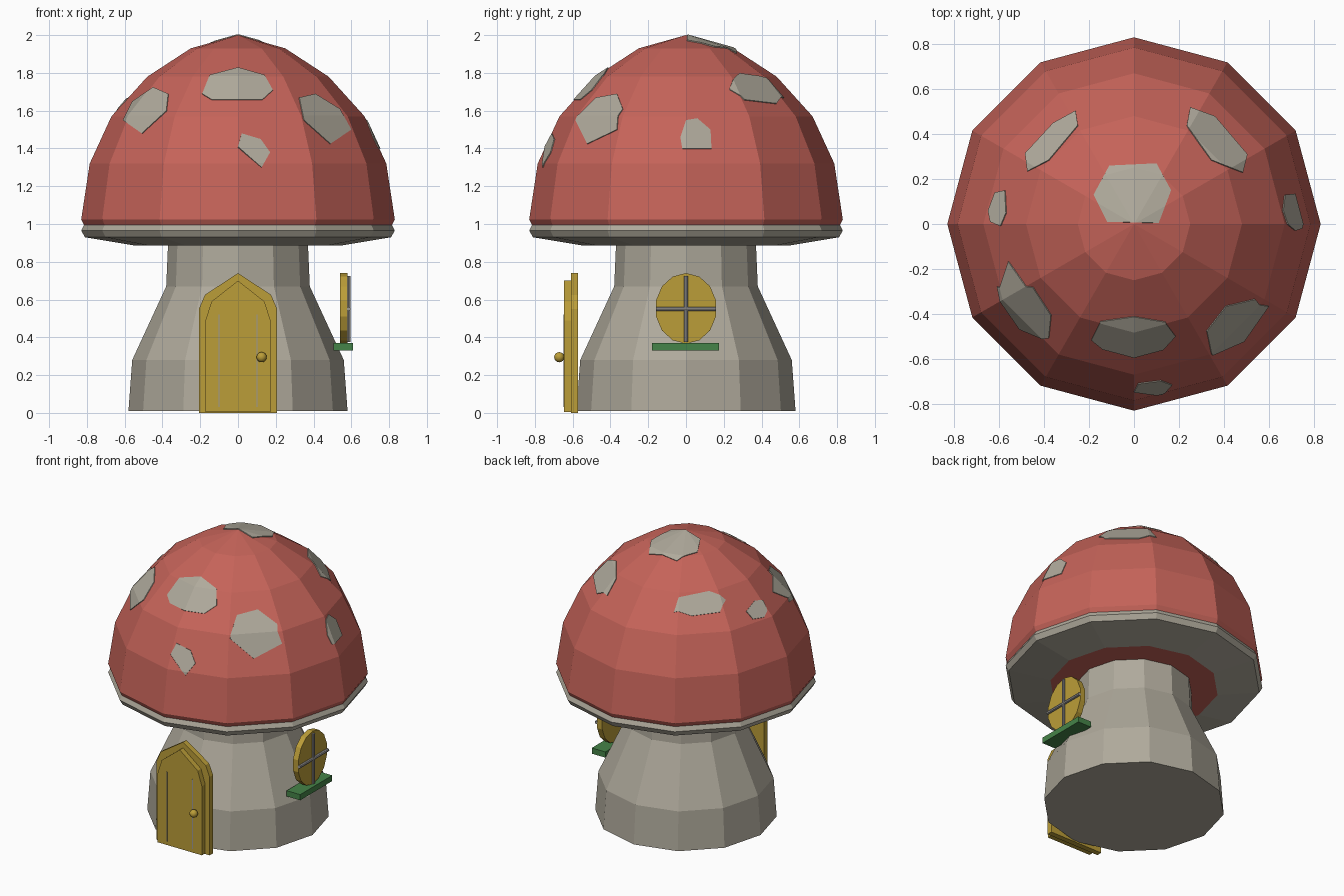
import bpy, bmesh, math
from mathutils import Vector, Matrix

default = bpy.data.objects.get("Cube")
if default:
    bpy.data.objects.remove(default, do_unlink=True)


def material(name, r, g, b):
    m = bpy.data.materials.new(name)
    m.use_nodes = True
    m.diffuse_color = (r, g, b, 1)
    m.node_tree.nodes["Principled BSDF"].inputs["Base Color"].default_value = (r, g, b, 1)
    return m


RED = material("cap red", 0.56, 0.125, 0.1)
STONE = material("warm grey", 0.43, 0.4, 0.33)
GOLD = material("door yellow", 0.5, 0.34, 0.04)
GREEN = material("sill green", 0.06, 0.23, 0.065)
METAL = material("bar grey", 0.33, 0.32, 0.31)

SIDES = 12
X, Y, Z = Vector((1, 0, 0)), Vector((0, 1, 0)), Vector((0, 0, 1))


def finish(bm, name, *mats):
    mesh = bpy.data.meshes.new(name)
    bm.to_mesh(mesh)
    bm.free()
    for m in mats:
        mesh.materials.append(m)
    obj = bpy.data.objects.new(name, mesh)
    bpy.context.collection.objects.link(obj)
    return obj


def lathe(profile, rule=None):
    """Turn (radius, height) points, bottom to top, into a faceted solid of rings."""
    bm = bmesh.new()
    rings = []
    for r, z in profile:
        if r == 0:
            rings.append([bm.verts.new((0, 0, z))] * SIDES)
        else:
            angles = [math.tau * i / SIDES for i in range(SIDES)]
            rings.append([bm.verts.new((r * math.cos(a), r * math.sin(a), z)) for a in angles])
    for k in range(len(rings) - 1):
        low, high = rings[k], rings[k + 1]
        for i in range(SIDES):
            j = (i + 1) % SIDES
            corners = list(dict.fromkeys((low[i], low[j], high[j], high[i])))
            face = bm.faces.new(corners)
            face.material_index = rule(k) if rule else 0
    bm.normal_update()
    return bm


def slab(name, outline, u, v, origin, depth, mat):
    """Extrude a flat outline drawn on axes u, v by the depth vector."""
    bm = bmesh.new()
    face = bm.faces.new([bm.verts.new(origin + u * a + v * b) for a, b in outline])
    new = bmesh.ops.extrude_face_region(bm, geom=[face])["geom"]
    bmesh.ops.translate(bm, vec=depth, verts=[g for g in new if isinstance(g, bmesh.types.BMVert)])
    bmesh.ops.recalc_face_normals(bm, faces=bm.faces)
    return finish(bm, name, mat)


def box(name, low, high, mat):
    bm = bmesh.new()
    low, high = Vector(low), Vector(high)
    size = Matrix.Diagonal(high - low).to_4x4()
    bmesh.ops.create_cube(bm, size=1, matrix=Matrix.Translation((low + high) / 2) @ size)
    return finish(bm, name, mat)


def rod(name, centre, axis, length, radius, mat):
    bm = bmesh.new()
    turn = Z.rotation_difference(axis).to_matrix().to_4x4()
    bmesh.ops.create_cone(bm, cap_ends=True, segments=8, radius1=radius, radius2=radius,
                          depth=length, matrix=Matrix.Translation(centre) @ turn)
    return finish(bm, name, mat)


# Stem
finish(lathe([(0, .01), (.58, .01), (.56, .28), (.38, .67), (.37, .9)]), "stem", STONE)

# Cap: red underside, grey rim, red dome
rim = [(0, .885), (.54, .885), (.81, .93), (.83, .965), (.815, .995)]
dome = [(.83, 1.025), (.785, 1.32), (.67, 1.57), (.48, 1.78), (.25, 1.93), (0, 2)]
finish(lathe(rim + dome, lambda k: 1 if 1 <= k <= 3 else 0), "cap", RED, STONE)

# Cap spots: pieces of a slightly larger dome trimmed to an outline
GROW = 1.006
shell = [(r * GROW, 1 + (z - 1) * GROW) for r, z in dome]


def spot(name, u, v, outward, outline):
    bm = lathe(shell)
    mid = sum((u * a + v * b for a, b in outline), Vector()) / len(outline)
    cuts = []
    if outward != Z:
        cuts.append((Vector(), -outward))
    for (a, b), (c, d) in zip(outline, outline[1:] + outline[:1]):
        start, end = u * a + v * b, u * c + v * d
        normal = (end - start).cross(outward)
        if normal.dot(mid - start) > 0:
            normal.negate()
        cuts.append((start, normal))
    for point, normal in cuts:
        geom = bm.verts[:] + bm.edges[:] + bm.faces[:]
        bmesh.ops.bisect_plane(bm, geom=geom, plane_co=point, plane_no=normal, clear_outer=True)
    obj = finish(bm, name, STONE)
    mod = obj.modifiers.new("thickness", "SOLIDIFY")
    mod.thickness = 0.009
    mod.offset = -1


spot("spot_top", X, Y, Z,
     [(-.18, .13), (-.11, .26), (.1, .27), (.165, .15), (.11, .005), (-.12, .01)])
spot("spot_back_left", X, Y, Z,
     [(.25, .52), (.235, .44), (.345, .285), (.485, .23), (.505, .31), (.36, .48)])
spot("spot_back_right", X, Y, Z,
     [(-.26, .505), (-.25, .44), (-.38, .285), (-.475, .235), (-.485, .315), (-.36, .45)])
spot("spot_right", X, Y, Z,
     [(-.65, .06), (-.62, .14), (-.575, .15), (-.57, .05), (-.595, -.01), (-.64, .01)])
spot("spot_front", X, Z, -Y,
     [(-.19, 1.69), (-.15, 1.79), (0, 1.83), (.14, 1.79), (.185, 1.71), (.13, 1.66), (-.14, 1.66)])
spot("spot_front_small", X, Z, -Y,
     [(0, 1.41), (.02, 1.48), (.12, 1.45), (.17, 1.38), (.125, 1.3)])
spot("spot_front_left", X, Z, -Y,
     [(.325, 1.67), (.41, 1.69), (.54, 1.61), (.6, 1.5), (.49, 1.425), (.35, 1.55)])
spot("spot_front_right", X, Z, -Y,
     [(-.61, 1.55), (-.56, 1.65), (-.45, 1.725), (-.37, 1.69), (-.38, 1.6), (-.51, 1.48)])
spot("spot_left", Y, Z, X,
     [(-.03, 1.46), (0, 1.55), (.06, 1.56), (.13, 1.5), (.135, 1.4), (-.02, 1.4)])


# Door: pointed frame, raised panel, plank lines and knob
def arch(half):
    return half + [(-x, z) for x, z in reversed(half) if x]


slab("door_frame", arch([(.207, 0), (.207, .55), (.175, .625), (0, .74)]),
     X, Z, Y * -.572, Y * -.038, GOLD)
slab("door_panel", arch([(.172, .005), (.172, .49), (.14, .59), (0, .7)]),
     X, Z, Y * -.61, Y * -.037, GOLD)
for side in (-1, 1):
    x = side * .1
    box("door_plank_line", (x - .003, -.649, .03), (x + .003, -.645, .52), METAL)

bm = bmesh.new()
bmesh.ops.create_uvsphere(bm, u_segments=12, v_segments=8, radius=.027,
                          matrix=Matrix.Translation((.125, -.671, .295)))
knob = finish(bm, "door_knob", GOLD)
for poly in knob.data.polygons:
    poly.use_smooth = True
rod("knob_stem", (.125, -.65, .295), Y, .03, .012, GOLD)

# Window: oval pane, cross bars and sill
steps = [math.tau * i / 14 for i in range(14)]
slab("window", [(.163 * math.sin(a), .187 * math.cos(a)) for a in steps],
     Y, Z, Vector((.54, 0, .553)), X * .04, GOLD)
rod("window_bar_upright", (.585, 0, .55), Z, .35, .011, METAL)
rod("window_bar_level", (.587, 0, .55), Y, .32, .011, METAL)
box("window_sill", (.505, -.18, .33), (.61, .175, .37), GREEN)
